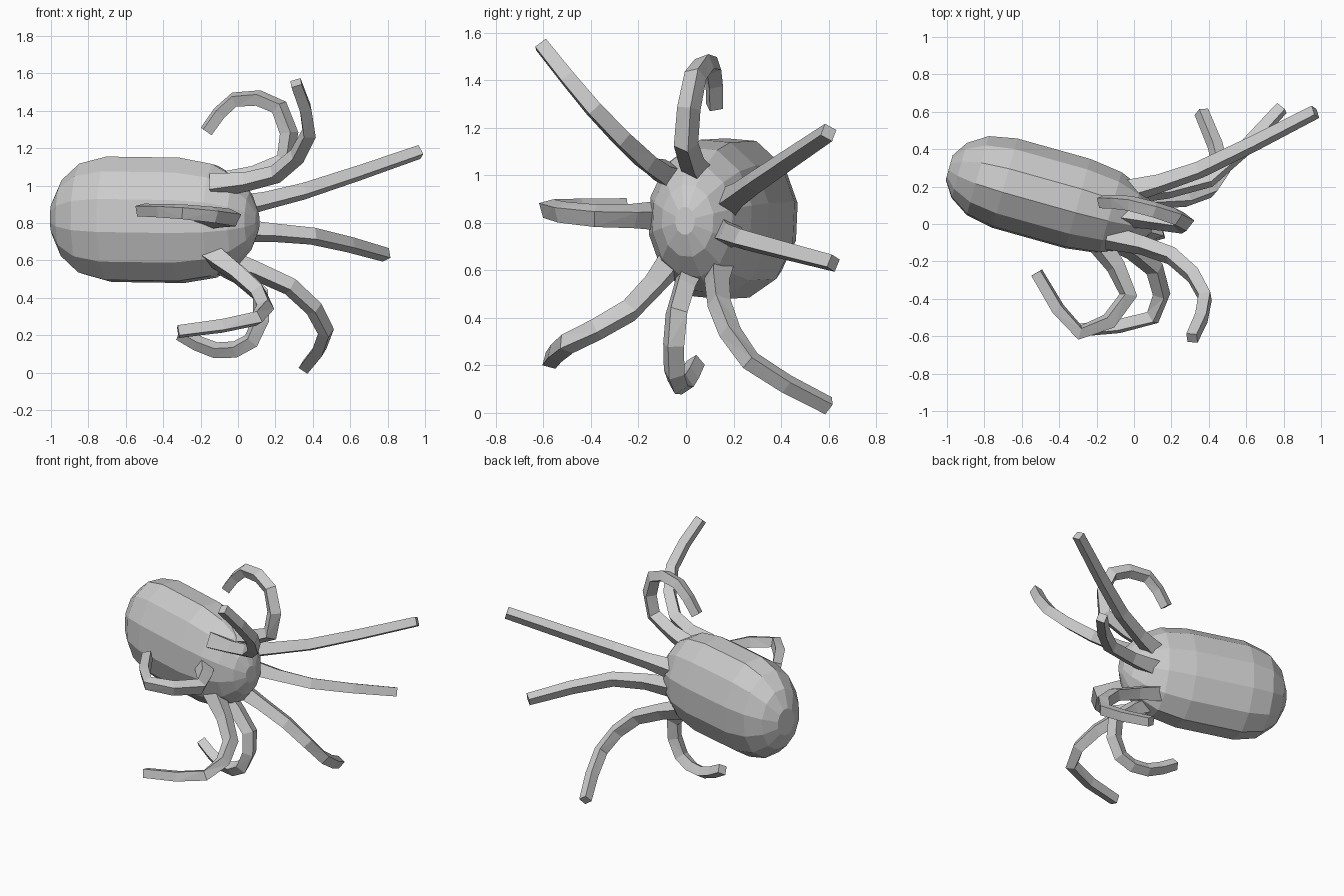
import bpy, bmesh, math
from mathutils import Vector

if "Cube" in bpy.data.objects:
    bpy.data.objects.remove(bpy.data.objects["Cube"])


def loft(name, rings):
    # skin a list of vertex rings and close both ends
    bm = bmesh.new()
    rows = [[bm.verts.new(p) for p in r] for r in rings]
    n = len(rows[0])
    for a, b in zip(rows, rows[1:]):
        for i in range(n):
            j = (i + 1) % n
            bm.faces.new((a[i], a[j], b[j], b[i]))
    bm.faces.new(rows[0][::-1])
    bm.faces.new(rows[-1])
    bmesh.ops.recalc_face_normals(bm, faces=bm.faces)
    bmesh.ops.triangulate(bm, faces=bm.faces)
    me = bpy.data.meshes.new(name)
    bm.to_mesh(me)
    bm.free()
    ob = bpy.data.objects.new(name, me)
    bpy.context.collection.objects.link(ob)


def section(centre, u, v, ru, rv, n, phase):
    angles = [phase + math.tau * i / n for i in range(n)]
    return [centre + u * (ru * math.cos(a)) + v * (rv * math.sin(a)) for a in angles]


def smooth_path(path):
    # add one spline midpoint between each pair of points
    p = [Vector(q) for q in path]
    p = [2 * p[0] - p[1]] + p + [2 * p[-1] - p[-2]]
    out = []
    for a, b, c, d in zip(p, p[1:], p[2:], p[3:]):
        out += [b, (9 * (b + c) - a - d) / 16]
    return out + [p[-2]]


def tentacle(name, path):
    # four-sided tapering tube with a transported frame
    pts = smooth_path(path)
    rings, u = [], Vector((0.1, 0.2, 1))
    last = len(pts) - 1
    for i, p in enumerate(pts):
        t = (pts[min(i + 1, last)] - pts[max(i - 1, 0)]).normalized()
        u = (u - t * u.dot(t)).normalized()
        r = 0.07 if i == 0 else 0.056 - 0.016 * i / last
        rings.append(section(p, u, t.cross(u), r, r, 4, 0.5))
    loft(name, rings)


# body: faceted capsule with a blunt rear and a longer tapering head
axis = Vector((1, -0.28, -0.02)).normalized()
side = Vector((-axis.y, axis.x, 0)).normalized()
rings = []
for start, length, angles in ((-0.69, -0.31, (16, 38, 62, 90)), (-0.3, 0.41, (90, 65, 45, 27, 10))):
    for a in map(math.radians, angles):
        x, h = start + length * math.cos(a), 0.342 * math.sin(a)
        centre = Vector((x, 0.025 - 0.28 * x, 0.81 - 0.015 * x))
        rings.append(section(centre, side, Vector((0, 0, 1)), 0.74 * h, h, 12, 0.2))
loft("body", rings)

# eight tentacles around the head
tentacle("tentacle_upper_front", [(-.14, -.07, 1), (.2, -.17, 1.06), (.38, -.39, 1.28), (.31, -.61, 1.55)])
tentacle("tentacle_top_curl", [(-.12, .06, 1), (.25, 0, 1.13), (.22, .04, 1.42), (-.02, .11, 1.46), (-.17, .12, 1.29)])
tentacle("tentacle_upper_back", [(-.04, .17, .88), (.35, .29, .97), (.97, .6, 1.18)])
tentacle("tentacle_lower_back", [(-.04, .17, .76), (.4, .24, .73), (.79, .62, .63)])
tentacle("tentacle_bottom_back", [(-.12, .14, .62), (.28, .14, .46), (.47, .27, .22), (.36, .6, .03)])
tentacle("tentacle_bottom_curl", [(-.15, .03, .62), (.12, -.04, .42), (.07, -.05, .17), (-.12, -.01, .12), (-.31, .04, .21)])
tentacle("tentacle_bottom_front", [(-.15, -.06, .64), (.11, -.24, .43), (.1, -.5, .29), (-.32, -.57, .22)])
tentacle("tentacle_side_curl", [(-.22, -.06, .83), (-.03, -.38, .83), (-.29, -.58, .86), (-.52, -.26, .87)])
